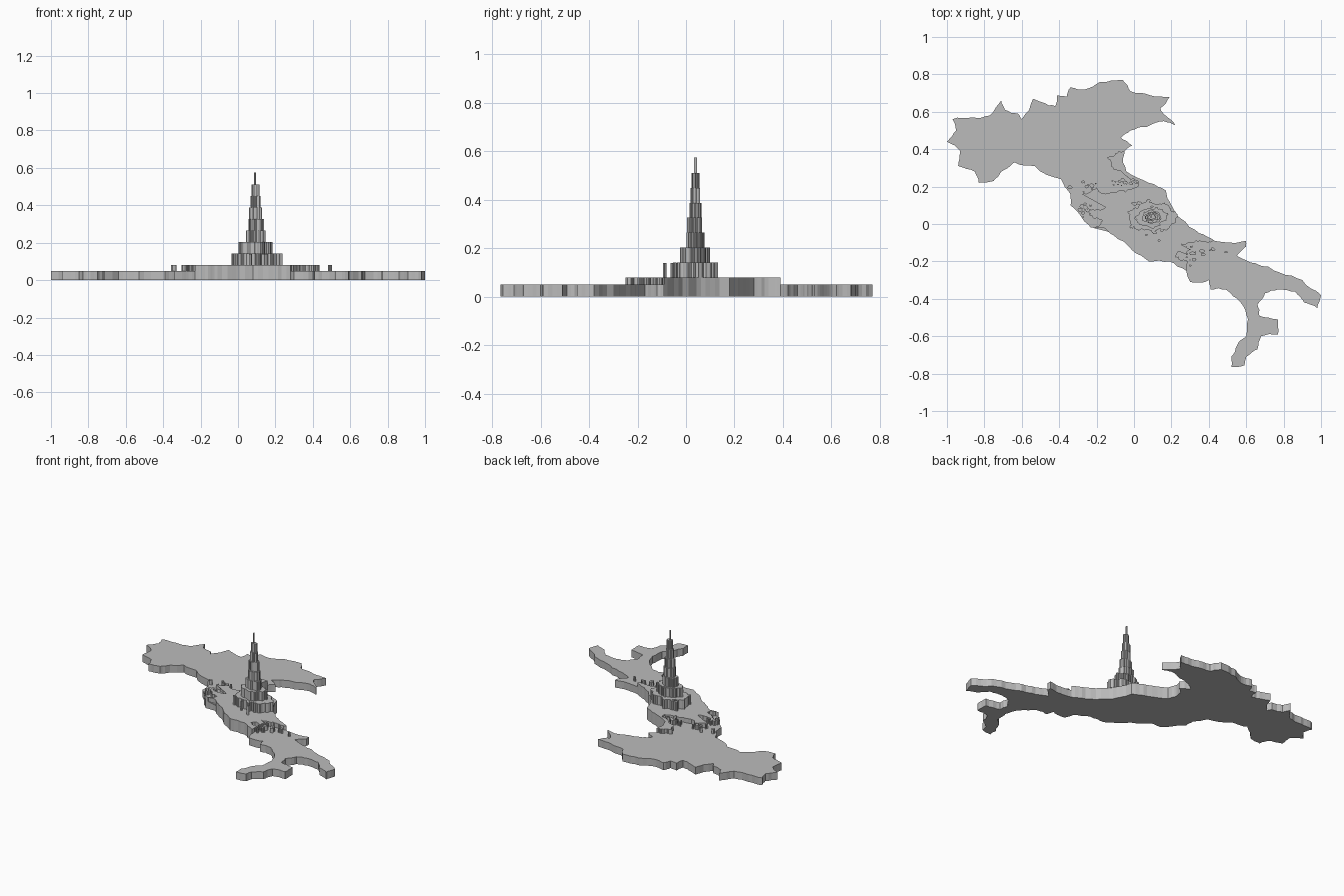
import bpy, bmesh, math, random
from mathutils import Vector

random.seed(7)
cube = bpy.data.objects.get("Cube")
if cube:
    bpy.data.objects.remove(cube, do_unlink=True)

grey = bpy.data.materials.new("stone_grey")
grey.use_nodes = True
grey.diffuse_color = (0.5, 0.5, 0.5, 1)
grey.node_tree.nodes["Principled BSDF"].inputs["Base Color"].default_value = grey.diffuse_color


def rough(points, rounds, amount):
    """Break a path into a ragged one by shifting the middle of every segment sideways."""
    path = [Vector(p) for p in points]
    for _ in range(rounds):
        finer = []
        for start, end in zip(path, path[1:]):
            along = end - start
            side = Vector((-along.y, along.x))
            finer += [start, (start + end) / 2 + side * random.uniform(-amount, amount)]
        path = finer + [path[-1]]
    return path


def blob(x, y, rx, ry, sides, rounds, amount):
    """Ragged closed loop around a centre."""
    loop = []
    for i in range(sides):
        angle = math.tau * i / sides
        reach = random.uniform(0.82, 1.1)
        loop.append((x + rx * reach * math.cos(angle), y + ry * reach * math.sin(angle)))
    return rough(loop + loop[:1], rounds, amount)[:-1]


def slab(name, loops, bottom, top):
    """Extrude flat outlines into one upright-walled object."""
    bm = bmesh.new()
    for loop in loops:
        face = bm.faces.new([bm.verts.new((p.x, p.y, bottom)) for p in loop])
        raised = bmesh.ops.extrude_face_region(bm, geom=[face], use_keep_orig=True)
        for item in raised["geom"]:
            if isinstance(item, bmesh.types.BMVert):
                item.co.z = top
    bmesh.ops.recalc_face_normals(bm, faces=bm.faces)
    bmesh.ops.triangulate(bm, faces=[f for f in bm.faces if len(f.verts) > 4],
                          ngon_method='EAR_CLIP')
    mesh = bpy.data.meshes.new(name)
    bm.to_mesh(mesh)
    bm.free()
    mesh.materials.append(grey)
    obj = bpy.data.objects.new(name, mesh)
    bpy.context.collection.objects.link(obj)
    return obj


def nearest(path, x, y):
    spot = Vector((x, y))
    return min(range(len(path)), key=lambda i: (path[i] - spot).length)


def stretch(path, first, last):
    """Part of a path between the vertices nearest to two places."""
    return path[nearest(path, *first):nearest(path, *last) + 1]


# Coastline: northern border and eastern shore, then southern and western shore
east_shore = rough([
    (-1, .44), (-.95, .5), (-.97, .56), (-.87, .57), (-.77, .58), (-.71, .66), (-.69, .61),
    (-.62, .59), (-.6, .56), (-.54, .67), (-.49, .65), (-.42, .63), (-.41, .69), (-.36, .68),
    (-.34, .73), (-.26, .72), (-.18, .76), (-.06, .77), (-.02, .71), (.08, .69), (.19, .68),
    (.14, .62), (.18, .57), (.22, .53), (.16, .55), (.07, .52), (-.02, .5), (-.07, .46),
    (-.01, .42), (-.05, .39), (-.06, .34), (-.04, .28), (.08, .22), (.17, .18), (.2, .1),
    (.25, .03), (.35, -.05), (.43, -.09), (.52, -.1), (.6, -.09), (.6, -.12), (.55, -.17),
    (.65, -.21), (.78, -.26), (.9, -.3), (1, -.38), (.98, -.45)], 2, 0.09)
west_shore = rough([
    (.98, -.45), (.91, -.42), (.86, -.36), (.77, -.35), (.7, -.37), (.66, -.43), (.67, -.49),
    (.77, -.51), (.77, -.59), (.68, -.6), (.66, -.67), (.6, -.71), (.59, -.755), (.52, -.765),
    (.52, -.71), (.55, -.65), (.6, -.6), (.61, -.51), (.57, -.42), (.49, -.35), (.41, -.35),
    (.4, -.3), (.3, -.31), (.28, -.25), (.19, -.2), (.08, -.2), (-.01, -.14), (-.11, -.06),
    (-.16, -.02), (-.23, -.02), (-.29, .05), (-.34, .1), (-.34, .16), (-.39, .24), (-.53, .31),
    (-.64, .33), (-.71, .28), (-.75, .23), (-.83, .22), (-.85, .28), (-.94, .31), (-.93, .39),
    (-1, .44)], 2, 0.09)
slab("land_base", [east_shore + west_shore[1:-1]], 0, 0.05)

# Low plateau: shore to shore across the middle, with ragged inland edges
east_part = stretch(east_shore, (-.05, .39), (.43, -.09))
west_part = stretch(west_shore, (.28, -.25), (-.23, -.02))
south_edge = rough([east_part[-1], (.33, -.09), (.22, -.1), (.31, -.14), (.2, -.16),
                    (.29, -.2), west_part[0]], 4, 0.22)
north_edge = rough([west_part[-1], (-.17, .02), (-.25, .07), (-.14, .09), (-.19, .13),
                    (-.28, .16), (-.12, .17), (.02, .2), (.02, .23), (-.11, .29),
                    (-.15, .36), (-.08, .39), east_part[0]], 4, 0.22)
slab("low_plateau", [east_part + south_edge[1:-1] + west_part + north_edge[1:-1]], 0.05, 0.08)


def outcrops(name, clusters, bottom, top):
    """Scatter tiny ragged crags in oval clusters."""
    loops = []
    for x, y, rx, ry, count in clusters:
        for _ in range(count):
            angle, reach = random.uniform(0, math.tau), math.sqrt(random.random())
            size = random.uniform(0.003, 0.011)
            loops.append(blob(x + rx * reach * math.cos(angle), y + ry * reach * math.sin(angle),
                              size * 1.4, size, 6, 1, 0.25))
    slab(name, loops, bottom, top)


# Crags scattered on the fringes of the plateau
outcrops("fringe_crags", [(-.27, .2, .09, .03, 12), (-.25, .07, .04, .04, 14),
                          (-.06, .21, .08, .03, 12), (.28, -.18, .06, .06, 16),
                          (.36, -.13, .07, .04, 8), (.46, -.14, .05, .02, 3)], 0.05, 0.08)

# Stepped peak: each tier is narrower and ringed with crags of its own height
tiers = [(.13, .082), (.083, .052), (.05, .04), (.042, .03), (.034, .023), (.027, .019), (.021, .015)]
floor = 0.08
for number, (rx, ry) in enumerate(tiers, 1):
    ceiling = floor + 0.0615
    ring = blob(.095, .038, rx, ry, 18, 3, 0.3)
    slab(f"peak_tier_{number}", [ring], floor, ceiling)
    if number < 3:
        outcrops(f"tier_crags_{number}", [(.095, .038, rx * 1.1, ry * 1.15, 22)], floor, ceiling)
    floor = ceiling

# Needle on the summit and a few isolated crags south of the peak
slab("summit_needle", [blob(.092, .04, .005, .008, 6, 1, 0.1)], floor, 0.575)
outcrops("southern_crags", [(.12, -.06, .07, .03, 5)], 0.08, 0.14)
